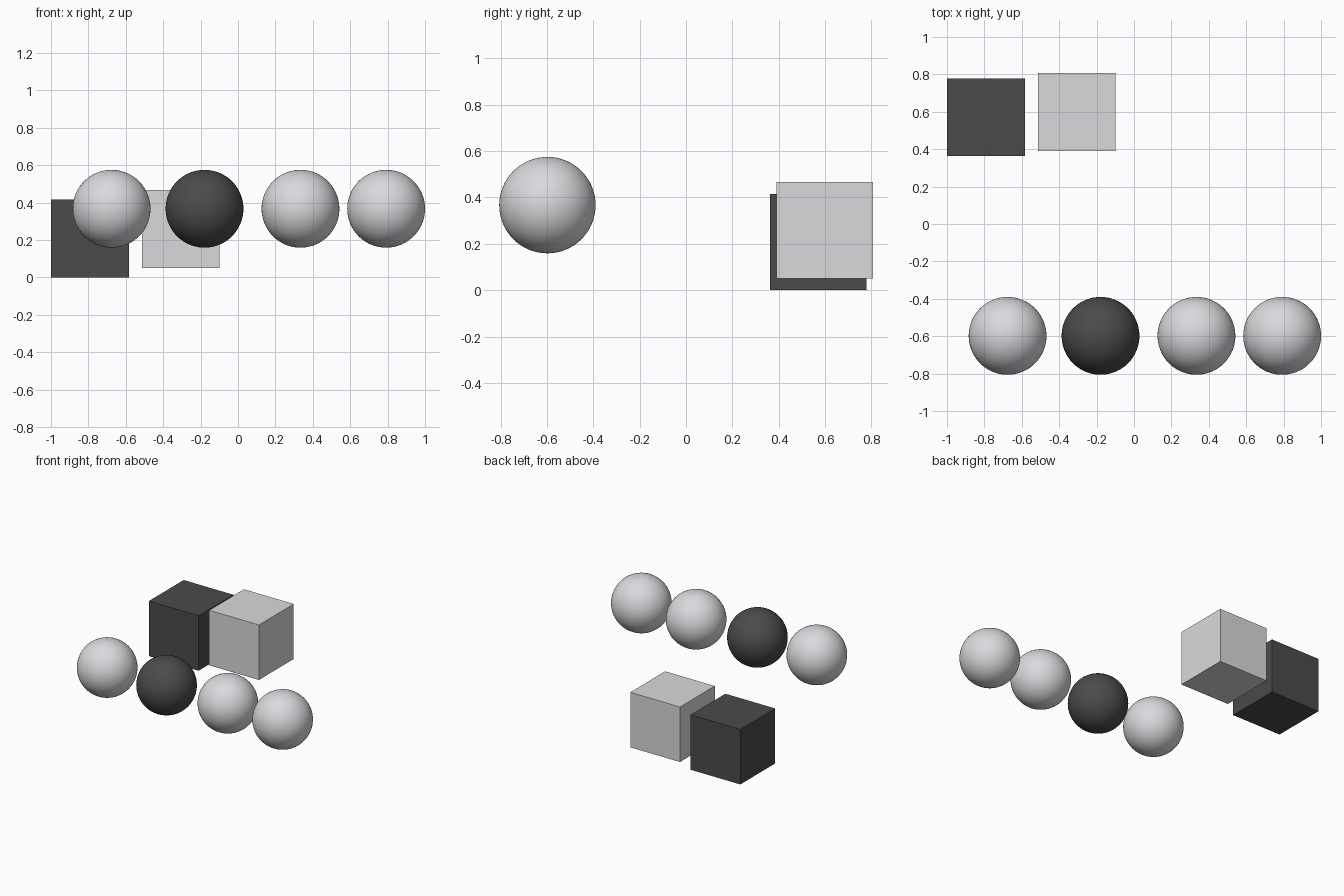
import bpy

if "Cube" in bpy.data.objects:
    bpy.data.objects.remove(bpy.data.objects["Cube"])


def material(name, colour):
    mat = bpy.data.materials.new(name)
    mat.diffuse_color = (*colour, 1.0)
    mat.use_nodes = True
    mat.node_tree.nodes["Principled BSDF"].inputs["Base Color"].default_value = mat.diffuse_color
    return mat


light_grey = material("light grey", (0.70, 0.70, 0.73))
charcoal = material("charcoal", (0.07, 0.07, 0.07))

SIZE = 0.416  # cube edge and ball diameter


def finish(name, mat):
    obj = bpy.context.object
    obj.name = name
    obj.data.name = name
    obj.data.materials.append(mat)


def cube(name, centre, mat):
    bpy.ops.mesh.primitive_cube_add(size=SIZE, location=centre)
    finish(name, mat)


def ball(name, x, mat):
    bpy.ops.mesh.primitive_uv_sphere_add(
        segments=64, ring_count=32, radius=SIZE / 2, location=(x, -0.598, 0.367))
    bpy.ops.object.shade_smooth()
    finish(name, mat)


# Two cubes at the back, the light one slightly raised
cube("dark_cube", (-0.792, 0.571, SIZE / 2), charcoal)
cube("light_cube", (-0.306, 0.598, 0.258), light_grey)

# Row of four balls at the front
ball("ball_far_left", -0.676, light_grey)
ball("ball_dark", -0.179, charcoal)
ball("ball_middle_right", 0.334, light_grey)
ball("ball_far_right", 0.792, light_grey)
